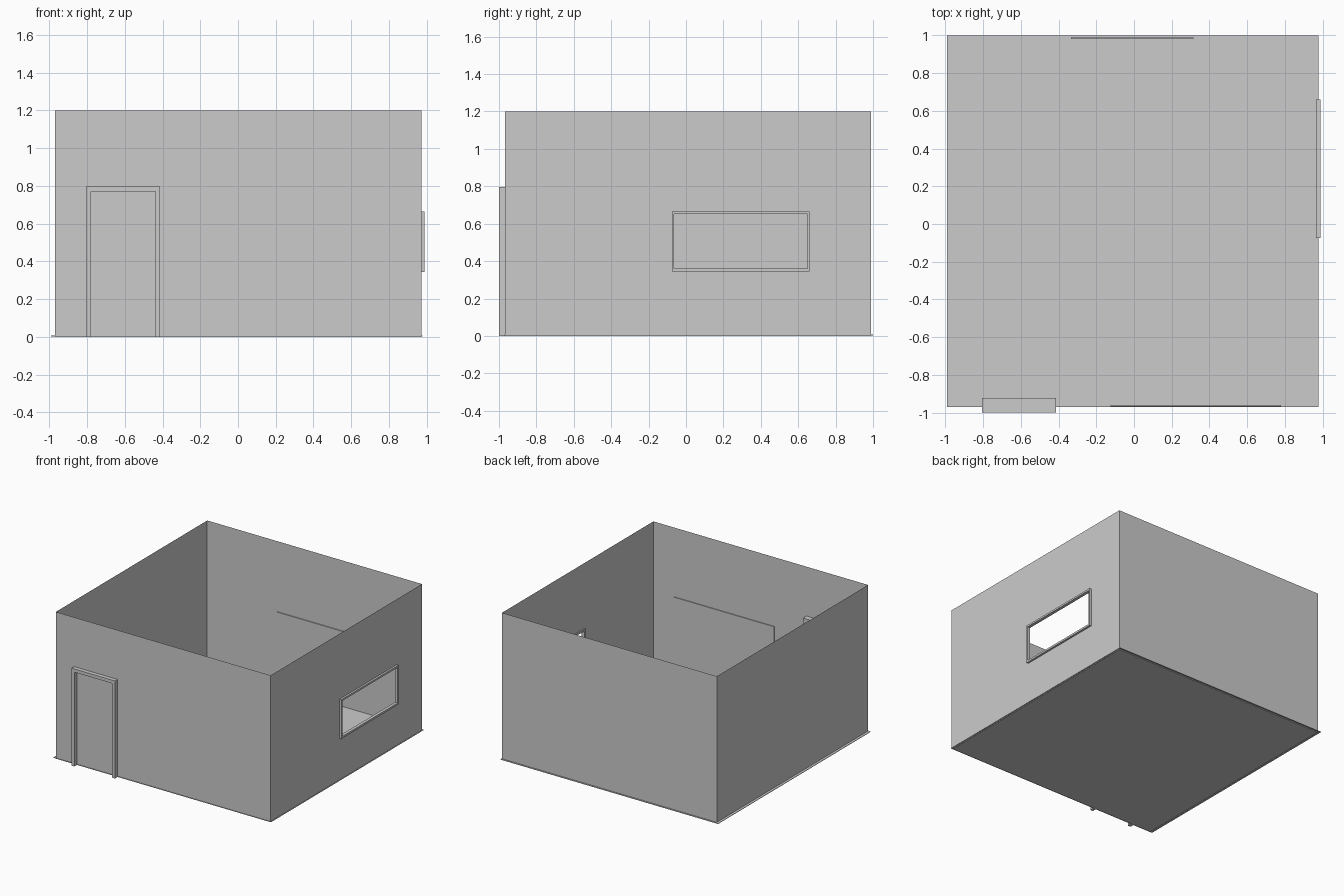
import bpy, bmesh

if "Cube" in bpy.data.objects:
    bpy.data.objects.remove(bpy.data.objects["Cube"])


def box(name, x0, x1, y0, y1, z0, z1):
    bm = bmesh.new()
    bmesh.ops.create_cube(bm, size=1)
    for v in bm.verts:
        v.co = (x1 if v.co.x > 0 else x0,
                y1 if v.co.y > 0 else y0,
                z1 if v.co.z > 0 else z0)
    return add(name, bm)


def add(name, bm):
    me = bpy.data.meshes.new(name)
    bm.to_mesh(me)
    bm.free()
    ob = bpy.data.objects.new(name, me)
    bpy.context.collection.objects.link(ob)
    return ob


def wall(name, quads):
    # Sheet wall made of one or more flat quads
    bm = bmesh.new()
    for q in quads:
        bm.faces.new([bm.verts.new(p) for p in q])
    bmesh.ops.remove_doubles(bm, verts=bm.verts, dist=1e-5)
    return add(name, bm)


X0, X1, Y0, Y1, H = -0.97, 0.972, -0.967, 0.988, 1.2

# Floor slab with a slightly inset underside
box("floor", -0.99, 0.978, -0.97, 1.0, 0.003, 0.007)
box("floor_underside", -0.965, 0.965, -0.955, 0.985, 0.0, 0.003)

# Plain thin walls
wall("front_wall", [[(X0, Y0, 0), (X1, Y0, 0), (X1, Y0, H), (X0, Y0, H)]])
wall("back_wall", [[(X1, Y1, 0), (X0, Y1, 0), (X0, Y1, H), (X1, Y1, H)]])
wall("left_wall", [[(X0, Y1, 0), (X0, Y0, 0), (X0, Y0, H), (X0, Y1, H)]])

# Right wall: grid of panels with the window cell left open
WY0, WY1, WZ0, WZ1 = -0.07, 0.655, 0.35, 0.662
ys, zs = [Y0, WY0, WY1, Y1], [0, WZ0, WZ1, H]
wall("right_wall", [
    [(X1, ys[i], zs[j]), (X1, ys[i + 1], zs[j]),
     (X1, ys[i + 1], zs[j + 1]), (X1, ys[i], zs[j + 1])]
    for i in range(3) for j in range(3) if (i, j) != (1, 1)])

# Window frame
T = 0.011
fx = (0.963, 0.988)
box("window_sill", *fx, WY0 - .005, WY1 + .005, WZ0 - .005, WZ0 + T)
box("window_head", *fx, WY0 - .005, WY1 + .005, WZ1 - T, WZ1 + .004)
for name, y in (("window_jamb_front", WY0 - .005), ("window_jamb_back", WY1 + .005 - T)):
    box(name, *fx, y, y + T, WZ0 + T, WZ1 - T)

# Door frame projecting through the front wall
dy = (-1.0, -0.923)
box("door_jamb_left", -0.805, -0.78, *dy, 0, 0.77)
box("door_jamb_right", -0.437, -0.412, *dy, 0, 0.77)
box("door_head", -0.805, -0.412, *dy, 0.77, 0.797)

# Thin panel on the inside of the door
box("door_panel", -0.74, -0.477, Y0 + .001, Y0 + .004, 0.12, 0.715)

# Wall boards inside the room
box("front_board", -0.125, 0.78, Y0 + .001, Y0 + .008, 0.345, 0.635)
box("back_board", -0.335, 0.315, Y1 - .008, Y1 - .001, 0.40, 0.625)
